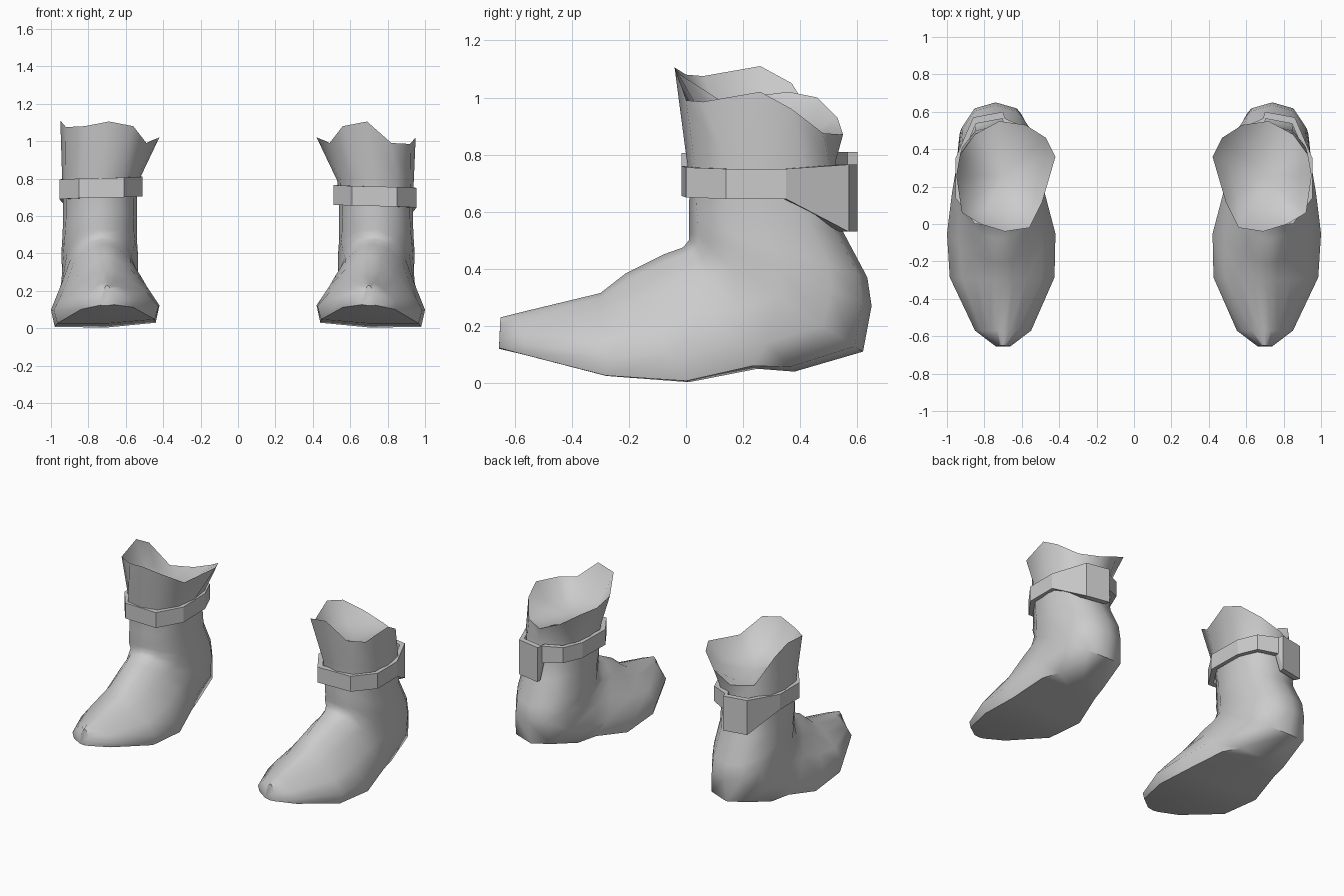
import bpy, bmesh, math
from mathutils import Vector

cube = bpy.data.objects.get("Cube")
if cube:
    bpy.data.objects.remove(cube)

grey = bpy.data.materials.new("plain grey")
grey.use_nodes = True
grey.diffuse_color = (0.6, 0.6, 0.6, 1)
grey.node_tree.nodes["Principled BSDF"].inputs["Base Color"].default_value = (0.6, 0.6, 0.6, 1)

# Half cross-sections as (share of half width, share of way from sole to instep)
FOOT = [(0, 0), (.93, .04), (1, .28), (.77, .55), (.47, .8), (.2, .95), (0, 1)]
ANKLE = [(0, 0), (.55, .05), (.9, .22), (1, .48), (.92, .75), (.55, .95), (0, 1)]

# Sweep from toe to ankle: sole y, z, instep y, z, inner x, outer x, ankle blend
SECTIONS = [
    (-.655, .12, -.65, .23, .66, .74, 0),
    (-.57, .10, -.57, .25, .55, .85, 0),
    (-.28, .025, -.30, .315, .425, .985, 0),
    (.01, .003, -.21, .385, .42, 1.0, 0),
    (.25, .05, -.08, .45, .47, .98, .25),
    (.38, .04, -.01, .475, .50, .965, .5),
    (.62, .11, .01, .50, .525, .95, .8),
    (.65, .27, .01, .53, .535, .945, 1),
    (.635, .37, .01, .57, .54, .94, 1),
    (.55, .53, .01, .62, .54, .935, 1),
    (.53, .68, .015, .70, .54, .935, 1),
    (.525, .78, .0, .80, .53, .94, 1),
]

# Uneven collar rim, from the back round the outer side to the front and back
RIM = [(.72, .55, .87), (.85, .48, .875), (.93, .37, .96), (.95, .26, 1.02),
       (.92, .06, .985), (.82, .0, .99), (.69, -.04, 1.105), (.56, -.02, 1.08),
       (.49, .12, .99), (.42, .36, 1.02), (.47, .46, 1.0), (.58, .53, .93)]

# Strap outline: x, y, bottom z, top z (tall where the tail hangs at the back)
STRAP = [(.61, -.015, .655, .76), (.85, .0, .65, .755), (.955, .14, .645, .75),
         (.955, .35, .645, .75), (.86, .57, .53, .765), (.70, .60, .53, .765),
         (.69, .565, .65, .765), (.57, .51, .66, .765), (.515, .38, .66, .765),
         (.51, .14, .66, .765)]


def section_ring(sec):
    y0, z0, y1, z1, xi, xo, k = sec
    cx, w = (xi + xo) / 2, (xo - xi) / 2
    half = [(a[0] * (1 - k) + b[0] * k, a[1] * (1 - k) + b[1] * k) for a, b in zip(FOOT, ANKLE)]
    pts = [(s, t) for s, t in half] + [(-s, t) for s, t in half[-2:0:-1]]
    tilt = .04 * (1 - k)
    return [Vector((cx + s * w, y0 + (y1 - y0) * t, z0 + (z1 - z0) * t - tilt * s * w)) for s, t in pts]


def add_rings(bm, rings, side, closed=False):
    loops = [[bm.verts.new((p[0] * side, p[1], p[2])) for p in r] for r in rings]
    n = len(loops[0])
    pairs = list(zip(loops, loops[1:])) + ([(loops[-1], loops[0])] if closed else [])
    for a, b in pairs:
        for i in range(n):
            j = (i + 1) % n
            bm.faces.new((a[i], a[j], b[j], b[i]))
    return loops


def finish(bm, name, angle):
    bmesh.ops.recalc_face_normals(bm, faces=bm.faces)
    me = bpy.data.meshes.new(name)
    bm.to_mesh(me)
    bm.free()
    me.materials.append(grey)
    ob = bpy.data.objects.new(name, me)
    bpy.context.collection.objects.link(ob)
    bpy.ops.object.select_all(action='DESELECT')
    ob.select_set(True)
    bpy.context.view_layer.objects.active = ob
    bpy.ops.object.shade_smooth_by_angle(angle=math.radians(angle))


def make_boot(side, label, flap_lift, strap_lift):
    # Boot body with flared collar and a shallow bowl closing the opening
    rim = [Vector(p) for p in RIM]
    for i in (2, 3, 4, 5):
        rim[i].z += flap_lift
    centre = Vector((.70, .26, .86))
    bowl = [centre + Vector(((p.x - centre.x) * .7, (p.y - centre.y) * .7, (p.z - centre.z) * .3)) for p in rim]
    bm = bmesh.new()
    loops = add_rings(bm, [section_ring(s) for s in SECTIONS] + [rim, bowl], side)
    bm.faces.new(loops[0])
    mid = bm.verts.new((centre.x * side, centre.y, centre.z))
    for i in range(len(rim)):
        bm.faces.new((loops[-1][i], loops[-1][(i + 1) % len(rim)], mid))
    finish(bm, label + "_boot", 60)

    # Strap band with a tail hanging at the back
    def edge(scale, k):
        return [Vector((.735 + (p[0] - .735) * scale, .29 + (p[1] - .29) * scale, p[k] + strap_lift)) for p in STRAP]
    bm = bmesh.new()
    add_rings(bm, [edge(1, 2), edge(1, 3), edge(.88, 3), edge(.88, 2)], side, closed=True)
    finish(bm, label + "_strap", 20)


make_boot(1, "left", 0, 0)
make_boot(-1, "right", .09, .045)
